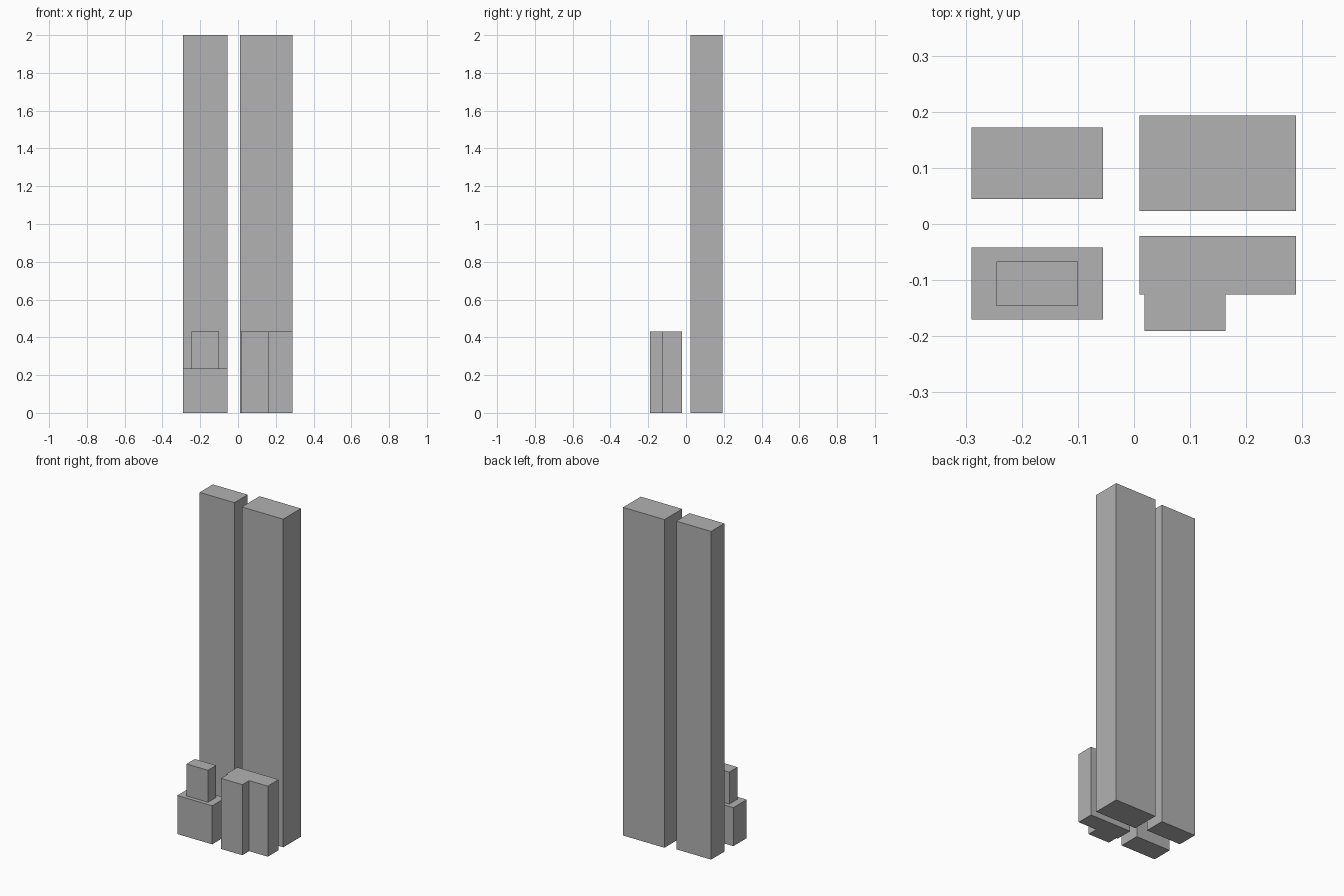
import bpy
import bmesh

cube = bpy.data.objects.get("Cube")
if cube:
    bpy.data.objects.remove(cube, do_unlink=True)

# Single flat concrete grey
concrete = bpy.data.materials.new("concrete_grey")
concrete.use_nodes = True
grey = (0.445, 0.445, 0.445, 1.0)
concrete.diffuse_color = grey
concrete.node_tree.nodes["Principled BSDF"].inputs["Base Color"].default_value = grey


def extrude_footprint(name, outline, bottom, top):
    """Raise a closed counter-clockwise floor plan into a solid block."""
    bm = bmesh.new()
    base = bm.faces.new([bm.verts.new((x, y, bottom)) for x, y in outline])
    raised = bmesh.ops.extrude_face_region(bm, geom=[base], use_keep_orig=True)
    for v in raised["geom"]:
        if isinstance(v, bmesh.types.BMVert):
            v.co.z = top
    bmesh.ops.recalc_face_normals(bm, faces=bm.faces)
    mesh = bpy.data.meshes.new(name)
    bm.to_mesh(mesh)
    bm.free()
    mesh.materials.append(concrete)
    obj = bpy.data.objects.new(name, mesh)
    bpy.context.collection.objects.link(obj)
    return obj


def block(name, x0, x1, y0, y1, bottom, top):
    return extrude_footprint(name, [(x0, y0), (x1, y0), (x1, y1), (x0, y1)], bottom, top)


LOW = 0.43     # roof height of the front buildings
STEP = 0.235   # roof height of the podium
TALL = 2.0     # roof height of the towers

# Two tall towers at the back
block("right_tower", -0.29, -0.055, 0.045, 0.172, 0, TALL)
block("left_tower", 0.01, 0.289, 0.023, 0.193, 0, TALL)

# Stepped building at the front right
block("podium", -0.29, -0.055, -0.17, -0.042, 0, STEP)
block("podium_upper_block", -0.245, -0.1, -0.146, -0.067, STEP, LOW)

# Low building with a projecting front wing
extrude_footprint("winged_building", [
    (0.01, -0.126), (0.019, -0.126), (0.019, -0.191), (0.163, -0.191),
    (0.163, -0.126), (0.289, -0.126), (0.289, -0.021), (0.01, -0.021),
], 0, LOW)
